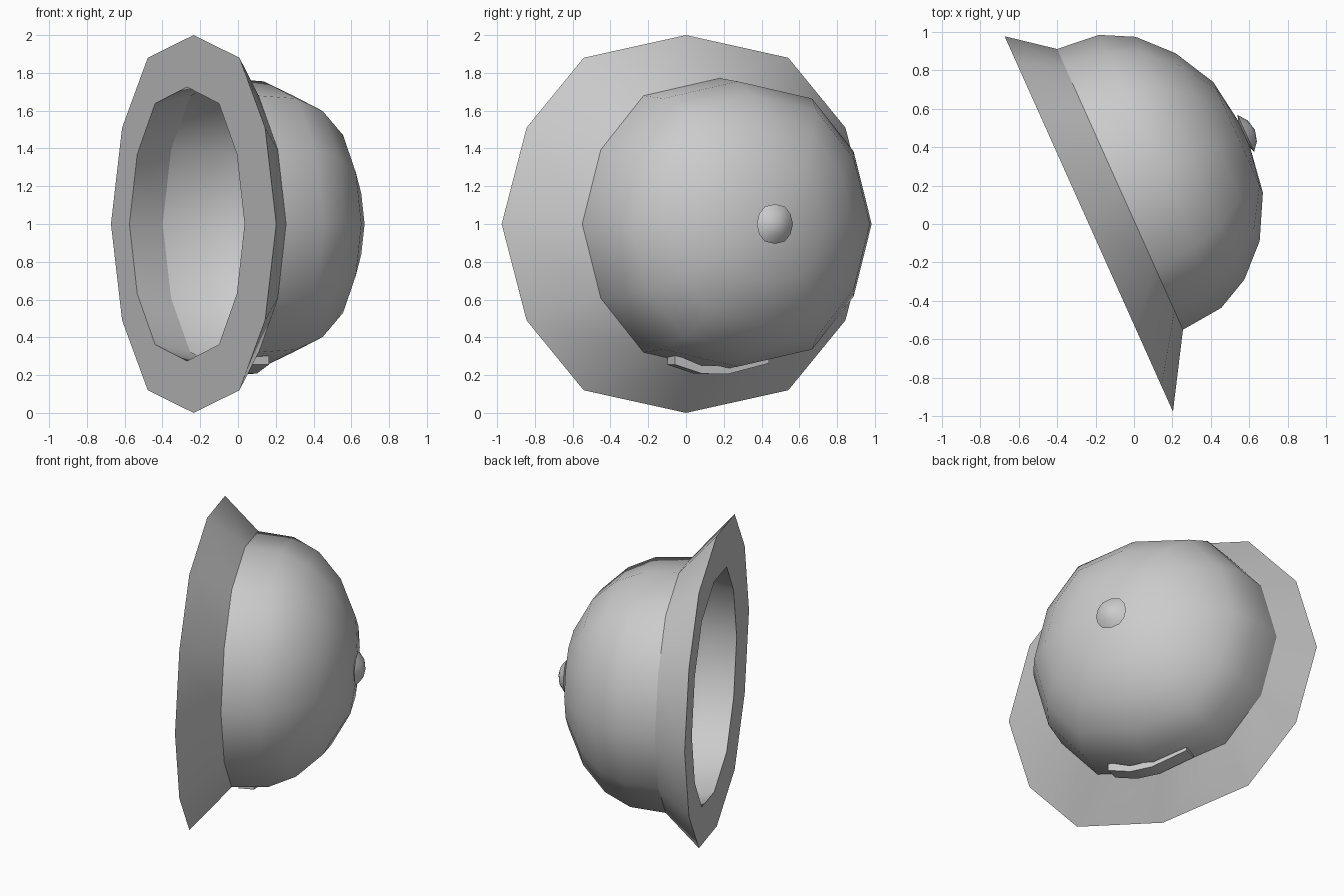
import bpy, bmesh, math
from mathutils import Matrix, Vector

if "Cube" in bpy.data.objects:
    bpy.data.objects.remove(bpy.data.objects["Cube"])

# Local frame: u runs sideways across the rim, v is up, d is depth into the crown
U, A = Vector((0.409, -0.912, 0)), Vector((0.912, 0.409, 0))
ORIGIN = Vector((-0.235, 0, 1.0))

grey = bpy.data.materials.new("plain grey")
grey.diffuse_color = (0.6, 0.6, 0.6, 1)
grey.use_nodes = True
grey.node_tree.nodes["Principled BSDF"].inputs["Base Color"].default_value = grey.diffuse_color

# Slightly squared twelve-sided outline
QUARTER = [(1, 0), (0.865, 0.51), (0.555, 0.88)]
RIGHT = QUARTER + [(0, 1)]
TOP = RIGHT + [(-x, y) for x, y in reversed(QUARTER)]
OUTLINE = TOP + [(x, -y) for x, y in reversed(TOP[1:-1])]


def place(u, v, d):
    return ORIGIN + U * u + A * d + Vector((0, 0, v))


def finish(name, bm, angle=42, recalc=True):
    if recalc:
        bmesh.ops.recalc_face_normals(bm, faces=bm.faces[:])
    mesh = bpy.data.meshes.new(name)
    bm.to_mesh(mesh)
    bm.free()
    mesh.materials.append(grey)
    obj = bpy.data.objects.new(name, mesh)
    bpy.context.collection.objects.link(obj)
    bpy.ops.object.select_all(action='DESELECT')
    obj.select_set(True)
    bpy.context.view_layer.objects.active = obj
    bpy.ops.object.shade_smooth_by_angle(angle=math.radians(angle))
    return obj


def loft(name, rings, tip=None, bottom=None):
    """Rings are (centre u, half width, half height, depth)."""
    bm = bmesh.new()
    loops = [[bm.verts.new(place(c + x * w, y * h, d)) for x, y in OUTLINE]
             for c, w, h, d in rings]
    n = len(OUTLINE)
    for a, b in zip(loops, loops[1:]):
        for i in range(n):
            j = (i + 1) % n
            bm.faces.new((a[i], a[j], b[j], b[i]))
    for loop, point in ((loops[-1], tip), (loops[0], bottom)):
        if point:
            p = bm.verts.new(place(*point))
            for i in range(n):
                bm.faces.new((loop[i], loop[(i + 1) % n], p))
    return finish(name, bm)


# Brim: sloping outer side, flat front ring and inner wall
loft("brim", [(-0.098, 0.80, 0.772, 0.222), (0.0, 1.07, 1.0, 0.0),
              (-0.085, 0.745, 0.725, 0.0), (-0.098, 0.797, 0.769, 0.222)])

# Crown: open rounded bowl
loft("crown", [(-0.098, 0.80, 0.772, 0.222), (-0.098, 0.778, 0.755, 0.45),
               (-0.097, 0.692, 0.68, 0.62), (-0.091, 0.535, 0.535, 0.775),
               (-0.093, 0.315, 0.315, 0.893)], tip=(-0.096, 0, 0.94))

# Knob: small flattened button at the peak of the crown
loft("knob", [(-0.095, 0.105, 0.105, 0.938), (-0.095, 0.06, 0.06, 0.974)],
     tip=(-0.095, 0, 0.989), bottom=(-0.095, 0, 0.90))

# Strap: short curved band under the crown
bm = bmesh.new()
sections = []
for u, low, high in [(0.215, 0.255, 0.31), (0.06, 0.208, 0.25),
                     (-0.09, 0.205, 0.25), (-0.33, 0.263, 0.305)]:
    sections.append([bm.verts.new(place(u, z - 1, d)) for z, d in
                     ((high, 0.24), (low, 0.24), (low, 0.34), (high, 0.34))])
for a, b in zip(sections, sections[1:]):
    for i in range(4):
        j = (i + 1) % 4
        bm.faces.new((a[i], a[j], b[j], b[i]))
bm.faces.new(sections[0])
bm.faces.new(sections[-1])
finish("strap", bm)
